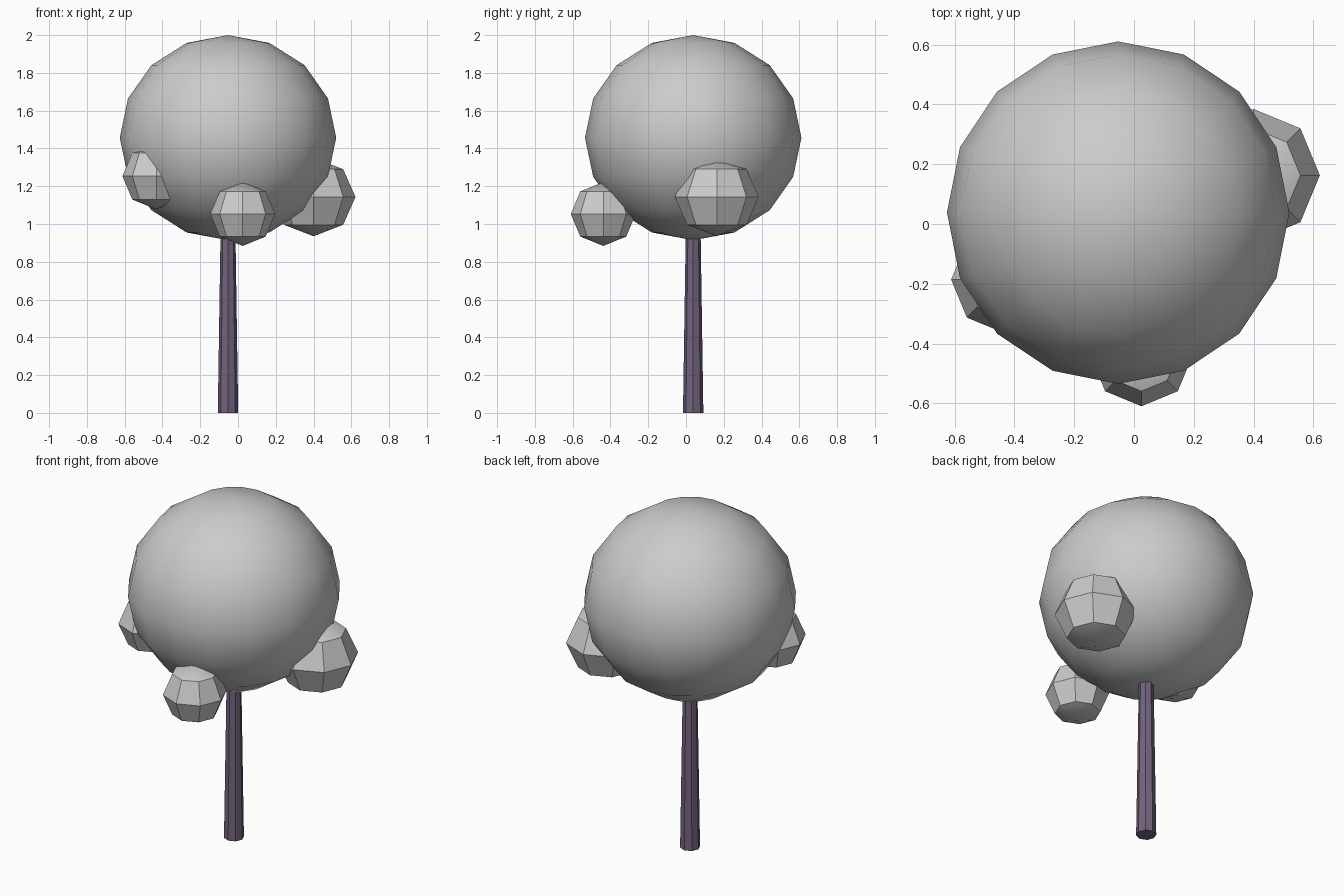
import bpy
from math import radians

cube = bpy.data.objects.get("Cube")
if cube:
    bpy.data.objects.remove(cube, do_unlink=True)


def material(name, colour):
    mat = bpy.data.materials.new(name)
    mat.use_nodes = True
    mat.diffuse_color = colour
    bsdf = next(n for n in mat.node_tree.nodes if n.type == 'BSDF_PRINCIPLED')
    bsdf.inputs["Base Color"].default_value = colour
    return mat


def finish(name, mat):
    obj = bpy.context.object
    obj.name = name
    obj.data.materials.append(mat)
    bpy.ops.object.transform_apply(location=False, rotation=False, scale=True)
    bpy.ops.object.shade_smooth_by_angle(angle=radians(30))


def foliage(name, centre, radius, half_height, segments):
    bpy.ops.mesh.primitive_uv_sphere_add(
        segments=segments, ring_count=segments // 2, radius=1, location=centre)
    bpy.context.object.scale = (radius, radius, half_height)
    finish(name, leaf_grey)


leaf_grey = material("leaf grey", (0.6, 0.6, 0.6, 1))
bark_purple = material("bark purple", (0.17, 0.125, 0.205, 1))

# Tapered trunk, ending inside the crown
bpy.ops.mesh.primitive_cone_add(vertices=8, radius1=0.054, radius2=0.038,
                                depth=1.05, location=(-0.053, 0.038, 0.525))
finish("trunk", bark_purple)

# Large crown and the three small clumps around it
foliage("crown", (-0.053, 0.038, 1.457), 0.573, 0.543, 16)
foliage("front_clump", (0.025, -0.438, 1.053), 0.172, 0.169, 8)
foliage("left_clump", (0.4, 0.163, 1.143), 0.222, 0.208, 8)
foliage("right_clump", (-0.432, -0.186, 1.253), 0.18, 0.175, 8)
